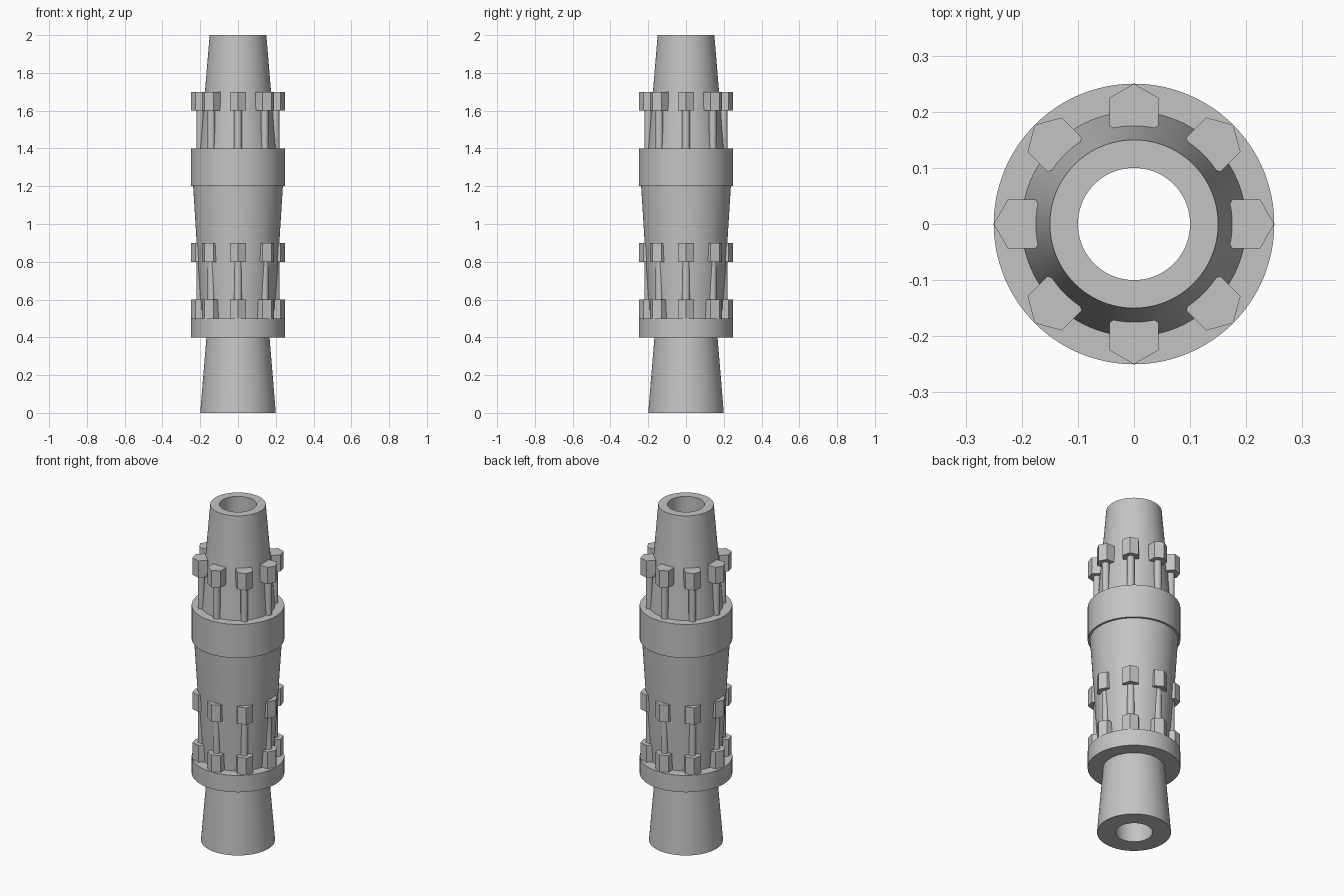
import bpy, bmesh
from math import pi, cos, sin, radians

cube = bpy.data.objects.get("Cube")
if cube:
    bpy.data.objects.remove(cube)

grey = bpy.data.materials.new("plain_grey")
grey.use_nodes = True
colour = (0.55, 0.55, 0.55, 1)
grey.diffuse_color = colour
grey.node_tree.nodes["Principled BSDF"].inputs["Base Color"].default_value = colour


def finish(name, bm):
    bmesh.ops.recalc_face_normals(bm, faces=bm.faces)
    mesh = bpy.data.meshes.new(name)
    bm.to_mesh(mesh)
    bm.free()
    mesh.materials.append(grey)
    obj = bpy.data.objects.new(name, mesh)
    bpy.context.collection.objects.link(obj)
    bpy.ops.object.select_all(action="DESELECT")
    obj.select_set(True)
    bpy.context.view_layer.objects.active = obj
    bpy.ops.object.shade_smooth_by_angle(angle=radians(30))
    return obj


def lathe(name, profile, segments=96):
    """Spin a closed (radius, height) outline about z."""
    bm = bmesh.new()
    verts = [bm.verts.new((r, 0, z)) for r, z in profile]
    edges = [bm.edges.new((v, verts[i - 1])) for i, v in enumerate(verts)]
    bmesh.ops.spin(bm, geom=verts + edges, cent=(0, 0, 0), axis=(0, 0, 1),
                   angle=2 * pi, steps=segments, use_merge=True)
    bmesh.ops.remove_doubles(bm, verts=bm.verts, dist=1e-5)
    return finish(name, bm)


def prism(name, angle, radius, sides, bottom, top):
    """Upright prism on the bolt circle, one corner pointing outward."""
    bm = bmesh.new()
    cx, cy = BOLT_CIRCLE * cos(angle), BOLT_CIRCLE * sin(angle)
    turns = [angle + 2 * pi * i / sides for i in range(sides)]
    face = bm.faces.new([bm.verts.new((cx + radius * cos(t), cy + radius * sin(t), bottom))
                         for t in turns])
    raised = bmesh.ops.extrude_face_region(bm, geom=[face], use_keep_orig=True)["geom"]
    bmesh.ops.translate(bm, vec=(0, 0, top - bottom),
                        verts=[v for v in raised if isinstance(v, bmesh.types.BMVert)])
    return finish(name, bm)


BOLT_CIRCLE = 0.2

# Hollow body: lower neck, flange, flared sleeve, collar and upper neck
lathe("body", [(0.1, 0), (0.2, 0), (0.167, 0.4), (0.25, 0.4), (0.25, 0.5),
               (0.194, 0.5), (0.2375, 1.2), (0.25, 1.2), (0.25, 1.4),
               (0.2, 1.4), (0.15, 2), (0.1, 2)])

# Eight bolts per joint: round shanks with hexagonal nuts
for i in range(8):
    a = i * pi / 4
    for joint, base in (("lower", 0.5), ("upper", 1.3)):
        prism(f"{joint}_bolt_shank_{i + 1}", a, 0.02, 24, base + 0.1, base + 0.3)
        prism(f"{joint}_bottom_nut_{i + 1}", a, 0.05, 6, base, base + 0.1)
        prism(f"{joint}_top_nut_{i + 1}", a, 0.05, 6, base + 0.3, base + 0.4)
